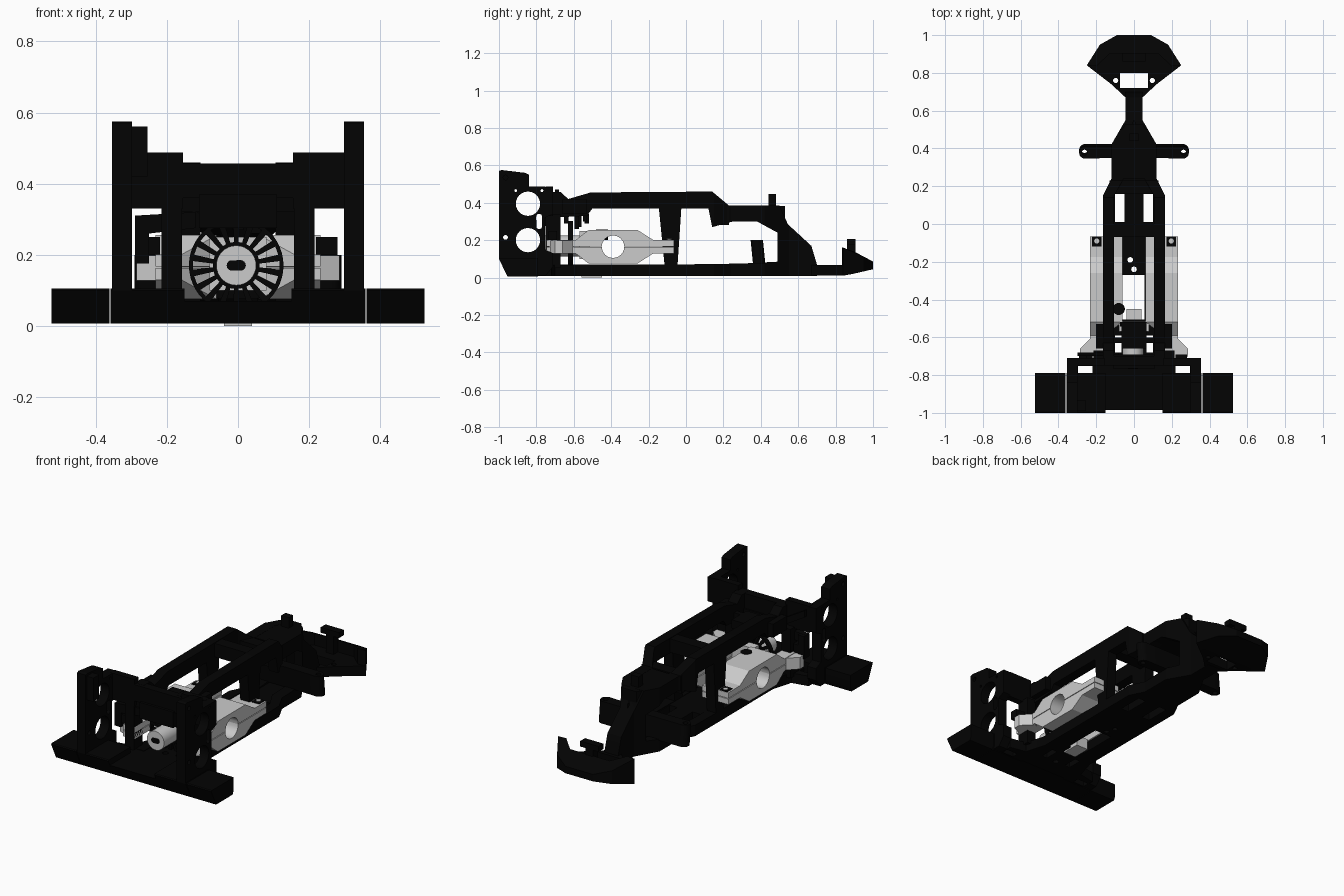
import bpy, bmesh, math
from mathutils import Matrix

if "Cube" in bpy.data.objects:
    bpy.data.objects.remove(bpy.data.objects["Cube"])

black = bpy.data.materials.new("black_plastic")
black.diffuse_color = (0.001, 0.001, 0.001, 1)
black.use_nodes = True
black.node_tree.nodes["Principled BSDF"].inputs["Base Color"].default_value = black.diffuse_color
AXES = {  # local plane -> world, extruded along the named axis
    'x': Matrix(((0, 0, 1), (1, 0, 0), (0, 1, 0))).to_4x4(),
    'y': Matrix(((1, 0, 0), (0, 0, -1), (0, 1, 0))).to_4x4(),
    'z': Matrix.Identity(4)}


def circ(u, v, r, n=24):
    return [(u + r * math.cos(i * math.tau / n), v + r * math.sin(i * math.tau / n)) for i in range(n)]


def rect(u0, u1, v0, v1):
    return [(u0, v0), (u1, v0), (u1, v1), (u0, v1)]


def sym(half):
    """Mirror a half outline across x = 0."""
    return half + [(-x, y) for x, y in reversed(half)]


def prism(name, loops, axis, a, b, mat=black, cuts=(), warp=None):
    """Extrude an outline (first loop) with holes (other loops) from a to b."""
    cu = bpy.data.curves.new(name, 'CURVE')
    cu.dimensions, cu.fill_mode, cu.extrude = '2D', 'BOTH', abs(b - a) / 2
    for lp in loops:
        s = cu.splines.new('POLY')
        s.points.add(len(lp) - 1)
        for p, (u, v) in zip(s.points, lp):
            p.co = (u, v, 0, 1)
        s.use_cyclic_u = True
    tmp = bpy.data.objects.new(name + "_tmp", cu)
    bpy.context.collection.objects.link(tmp)
    dg = bpy.context.evaluated_depsgraph_get()
    me = bpy.data.meshes.new_from_object(tmp.evaluated_get(dg))
    bpy.data.objects.remove(tmp)
    mid = (a + b) / 2 * (-1 if axis == 'y' else 1)
    me.transform(AXES[axis] @ Matrix.Translation((0, 0, mid)))
    bm = bmesh.new()
    bm.from_mesh(me)
    bmesh.ops.remove_doubles(bm, verts=bm.verts, dist=1e-5)
    for y in cuts:
        bmesh.ops.bisect_plane(bm, geom=bm.verts[:] + bm.edges[:] + bm.faces[:],
                               plane_co=(0, y, 0), plane_no=(0, 1, 0))
    if warp:
        for v in bm.verts:
            v.co = warp(*v.co)
    bmesh.ops.recalc_face_normals(bm, faces=bm.faces)
    bm.to_mesh(me)
    bm.free()
    me.name = name
    me.materials.clear()
    if mat:
        me.materials.append(mat)
    ob = bpy.data.objects.new(name, me)
    bpy.context.collection.objects.link(ob)
    return ob


def box(name, x0, x1, y0, y1, z0, z1, mat=black):
    return prism(name, [rect(x0, x1, y0, y1)], 'z', z0, z1, mat)


def pair(name, loops, a, b, mat=black, **kw):
    """Same side profile on the right and on the left."""
    for s, side in ((1, "right"), (-1, "left")):
        prism(f"{name}_{side}", loops, 'x', *sorted((s * a, s * b)), mat, **kw)


# front cross bar: low centre, full-height shoulders, separate ends
bar = [(-1, .1), (-.955, .006), (-.8, .006), (-.79, .03), (-.79, .105), (-.995, .105)]
prism("front_bar_centre", [[(-.985, .07), (-.955, .006), (-.79, .006), (-.79, .07)]], 'x', -.15, .15)
pair("front_bar", [bar], .15, .358)
pair("bar_end", [bar], .362, .525)

# tall front side plates with round openings
oval = [(-.785 + u, .3 + v + (.025 if v >= 0 else -.025)) for u, v in circ(0, 0, .016, 16)]
plate = [(-1, .1), (-.955, .01), (-.75, .01), (-.71, .06), (-.71, .13), (-.755, .15),
         (-.755, .32), (-.71, .34), (-.71, .485), (-.84, .487), (-.84, .55), (-.86, .56), (-.985, .575), (-1, .57)]
pair("side_plate", [plate, circ(-.845, .395, .065), circ(-.845, .2, .065), oval,
                    circ(-.965, .535, .013, 12), circ(-.965, .215, .013, 12),
                    circ(-.77, .465, .008, 8), circ(-.91, .465, .008, 8)], .298, .355)

# side frames: one profile with windows, narrowing toward the tail
OUT = [(.15, .165), (.24, .12), (.42, .12), (.55, .045)]
INN = [(.15, .105), (.24, .055), (.42, .055), (.55, 0)]


def interp(t, y):
    if y <= t[0][0]:
        return t[0][1]
    for (y0, x0), (y1, x1) in zip(t, t[1:]):
        if y <= y1:
            return x0 + (x1 - x0) * (y - y0) / (y1 - y0)
    return t[-1][1]


def taper(x, y, z):
    return (math.copysign(interp(OUT if abs(x) > .135 else INN, y), x), y, z)


frame = [(-.73, .008), (.7, .008), (.7, .07), (.67, .17), (.545, .285), (.5, .385), (.23, .385), (.14, .46),
         (-.51, .455), (-.63, .42), (-.67, .458), (-.73, .458), (-.73, .32), (-.53, .33), (-.5, .37),
         (-.145, .37), (-.115, .07), (-.73, .07)]
rear_win = [(-.045, .07), (.3, .075), (.49, .085), (.49, .24), (.38, .3), (.25, .3), (.14, .27), (.12, .37), (-.025, .37)]
pair("side_frame", [frame, rear_win], .105, .165, cuts=[y for y, _ in OUT], warp=taper)

# floor plate with openings
prism("floor_plate", [
    sym([(.3, -.955), (.3, -.72), (.2, -.7), (.165, -.58), (.165, .15), (.12, .24), (.12, .42), (.045, .55), (.045, .7)]),
    rect(-.06, .055, -.505, -.27), rect(.05, .1, .01, .16), rect(-.1, -.05, .01, .16),
    rect(.22, .296, -.79, -.752), rect(-.296, -.22, -.79, -.752),
    rect(.065, .1, -.68, -.59), rect(-.1, -.065, -.68, -.59),
    circ(0, -.24, .015, 12), circ(-.02, -.19, .015, 12), circ(0, -.68, .017, 12)], 'z', .008, .067)

# tail roof and cross members
prism("tail_roof", [sym([(.1, .24), (.11, .42), (.045, .53)])], 'z', .3, .384)
box("tail_cross_member", -.13, .13, .16, .23, .28, .385)
box("mid_cross_member", -.11, .11, -.07, .0, .375, .455)
box("roof_post", -.025, .025, .44, .48, .36, .447)

# lateral arm bar near the tail with rounded, drilled ends
arc = [(.258 + .033 * math.cos(t), .385 + .033 * math.sin(t)) for t in [(-.5 + i / 8) * math.pi for i in range(9)]]
prism("arm_bar", [sym([(.17, .355)] + arc + [(.17, .418)]), circ(.262, .385, .015, 12), circ(-.262, .385, .015, 12)],
      'z', .075, .2, warp=lambda x, y, z: (x, y + (.135 - z) * .1, z))


# tail bumper: sloped plate, raised outer wall, central post
def nose(x, y, z):
    lo = .01 + max(0, y - .85) * .23
    hi = .16 - max(0, y - .86) * .53
    return (x, y, min(max(z, lo), hi))


edge = [(.25, .84), (.18, .95), (.09, 1)]
prism("bumper_plate", [sym([(.045, .67), (.12, .74)] + edge), rect(-.075, .075, .72, .8),
                       circ(.097, .76, .014, 12), circ(-.097, .76, .014, 12)], 'z', .01, .068, warp=nose)
rim = sym(edge) + [(-.2, .835), (-.13, .9), (.13, .9), (.2, .835)]
prism("bumper_wall", [rim], 'z', .01, .17, warp=nose)
box("bumper_post", -.025, .025, .86, .905, .06, .19)
box("bumper_post_cap", -.06, .06, .86, .905, .175, .207)


# grey carriers: split upper and lower shells around a shaft hole, slim arm at the front
def slim_arm(x, y, z):
    return (math.copysign(.158, x) if y < -.56 and abs(x) < .1 else x, y, z)


ring = [(-.39 + .06 * math.cos(t), .06 * math.sin(t)) for t in [i * math.pi / 12 for i in range(13)]]
shell = [(-.745, .002), (-.59, .002), (-.52, .002), (-.455, .002)] + ring[::-1] + [
    (-.325, .002), (-.065, .002), (-.065, .035), (-.175, .036), (-.26, .09), (-.52, .09), (-.59, .036), (-.745, .036)]
for sgn, lab in ((1, "upper"), (-1, "lower")):
    pair(f"{lab}_carrier", [[(y, .165 + sgn * z) for y, z in shell]], .06, .232, None, cuts=(-.59, -.52), warp=slim_arm)
for s in (1, -1):
    prism("carrier_foot", [[(s * .2, -.74), (s * .285, -.7), (s * .285, -.66), (s * .225, -.6), (s * .2, -.6)]],
          'z', .128, .198, None)
    box("carrier_bracket", *sorted((s * .22, s * .28)), -.735, -.69, .2, .25)
    box("carrier_pad", s * .197 - .025, s * .197 + .025, -.12, -.067, .195, .204)
    prism("carrier_screw", [circ(s * .197, -.09, .014, 12)], 'z', .19, .208, None)
    # front bulkhead wings and columns
    box("bulkhead_wing", *sorted((s * .155, s * .31)), -.75, -.71, .33, .487)
    box("bulkhead_column", *sorted((s * .158, s * .215)), -.75, -.67, .05, .34)
    box("rail_shoulder", *sorted((s * .16, s * .2)), -.66, -.53, .34, .42)
box("bulkhead_top", -.16, .16, -.75, -.7, .36, .457)
box("hub_cover", -.11, .11, -.765, -.69, .275, .37)

# slotted fan wheel with grey hub and drive slot
slots = []
for i in range(18):
    t = i * math.tau / 18
    slots.append([(-.005 + r * math.cos(t + d), .17 + r * math.sin(t + d))
                  for r, d in ((.066, -.08), (.122, -.1), (.122, .1), (.066, .08))])
prism("fan_wheel", [circ(-.005, .17, .133, 48)] + slots, 'y', -.63, -.605)
prism("hub", [circ(-.005, .17, .056, 32)], 'y', -.765, -.52, None)
slot = [(-.005 + u + math.copysign(.012, u), .17 + v) for u, v in circ(0, 0, .015, 16)]
prism("hub_slot", [slot], 'y', -.768, -.755)

# upper gear bridge with hanging pins
box("gear_bridge", -.065, .065, -.66, -.52, .33, .38)
box("gear_bridge_arm", -.11, .11, -.63, -.6, .33, .38)
for x, y, z in ((-.05, -.64, .29), (.05, -.585, .26), (.0, -.57, .27), (-.06, -.53, .29), (.05, -.54, .3)):
    box("bridge_pin", x - .015, x + .015, y - .012, y + .012, z, .34)
prism("bridge_boss", [circ(-.08, -.45, .032, 20)], 'z', .2, .257)

# grey gearbox behind the fan and mount tab beneath the floor
box("gearbox_front", -.08, .08, -.57, -.515, .1, .25, None)
prism("mount_tab", [rect(-.56, -.45, 0, .065), circ(-.53, .035, .014, 12), circ(-.48, .035, .014, 12)],
      'x', -.04, .04, None)

# left strut, lever and diagonal brace at the front
box("left_strut", -.3, -.255, -.99, -.935, .42, .56)
box("left_lever", -.29, -.25, -.74, -.69, .175, .31)
prism("lever_arm", [[(-.29, .255), (-.12, .275), (-.12, .32), (-.29, .31)]], 'y', -.74, -.71)
prism("diagonal_brace", [[(-.3, .47), (-.3, .43), (-.1, .31), (-.08, .34)]], 'y', -.7, -.68)

# smooth round walls, keep sharp edges
for ob in bpy.context.collection.objects:
    ob.select_set(True)
    bpy.context.view_layer.objects.active = ob
bpy.ops.object.shade_smooth_by_angle(angle=math.radians(25))
